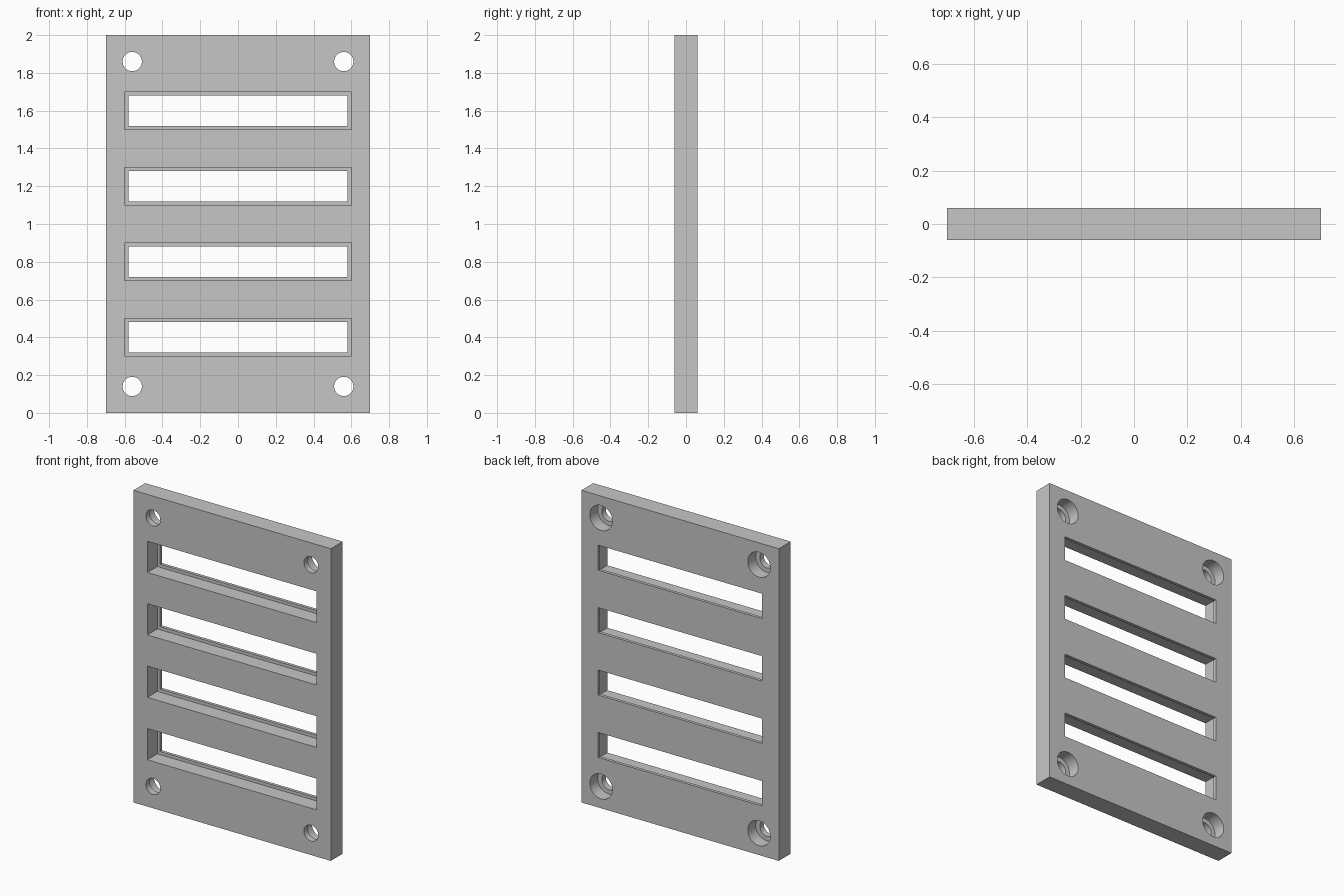
import bpy
import math

WIDTH, DEPTH, HEIGHT = 1.4, 0.12, 2.0
FRONT, BACK = -DEPTH / 2, DEPTH / 2
LIP = 0.02      # lip width and thickness behind each slot
WEB = 0.04      # plate left in front of each counterbore
OVER = 0.05     # how far cutters reach past the faces

old = bpy.data.objects.get("Cube")
if old:
    bpy.data.objects.remove(old, do_unlink=True)

grey = bpy.data.materials.new("light grey")
grey.use_nodes = True
colour = (0.565, 0.565, 0.565, 1)
grey.diffuse_color = colour
grey.node_tree.nodes["Principled BSDF"].inputs["Base Color"].default_value = colour


def box(name, x_size, y0, y1, z0, z1):
    bpy.ops.mesh.primitive_cube_add(size=1, location=(0, (y0 + y1) / 2, (z0 + z1) / 2))
    ob = bpy.context.object
    ob.name = name
    ob.scale = (x_size, y1 - y0, z1 - z0)
    bpy.ops.object.transform_apply(location=True, rotation=False, scale=True)
    return ob


def bore(name, radius, x, z, y0, y1):
    bpy.ops.mesh.primitive_cylinder_add(vertices=48, radius=radius, depth=y1 - y0,
                                        location=(x, (y0 + y1) / 2, z),
                                        rotation=(math.pi / 2, 0, 0))
    ob = bpy.context.object
    ob.name = name
    return ob


# Plate
plate = box("slotted_plate", WIDTH, FRONT, BACK, 0, HEIGHT)
plate.data.materials.append(grey)

cutters = []
# Slots: wide recess from the front, narrower opening through the back lip
for i in range(4):
    z = 0.4 + 0.4 * i
    cutters.append(box("slot_recess", 1.2, FRONT - OVER, BACK - LIP, z - 0.1, z + 0.1))
    cutters.append(box("slot_opening", 1.2 - 2 * LIP, FRONT - OVER * 2, BACK + OVER,
                       z - 0.1 + LIP, z + 0.1 - LIP))

# Corner screw holes, counterbored from the back
for x in (-0.56, 0.56):
    for z in (0.14, HEIGHT - 0.14):
        cutters.append(bore("screw_hole", 0.051, x, z, FRONT - OVER, BACK + OVER * 2))
        cutters.append(bore("counterbore", 0.08, x, z, FRONT + WEB, BACK + OVER))

# Cut the plate
for cutter in cutters:
    mod = plate.modifiers.new(cutter.name, 'BOOLEAN')
    mod.operation = 'DIFFERENCE'
    mod.solver = 'EXACT'
    mod.object = cutter
    cutter.hide_render = True

bpy.ops.object.select_all(action='DESELECT')
plate.select_set(True)
bpy.context.view_layer.objects.active = plate
for mod in list(plate.modifiers):
    bpy.ops.object.modifier_apply(modifier=mod.name)
for cutter in cutters:
    bpy.data.objects.remove(cutter, do_unlink=True)

bpy.ops.object.shade_smooth_by_angle(angle=math.radians(30))
